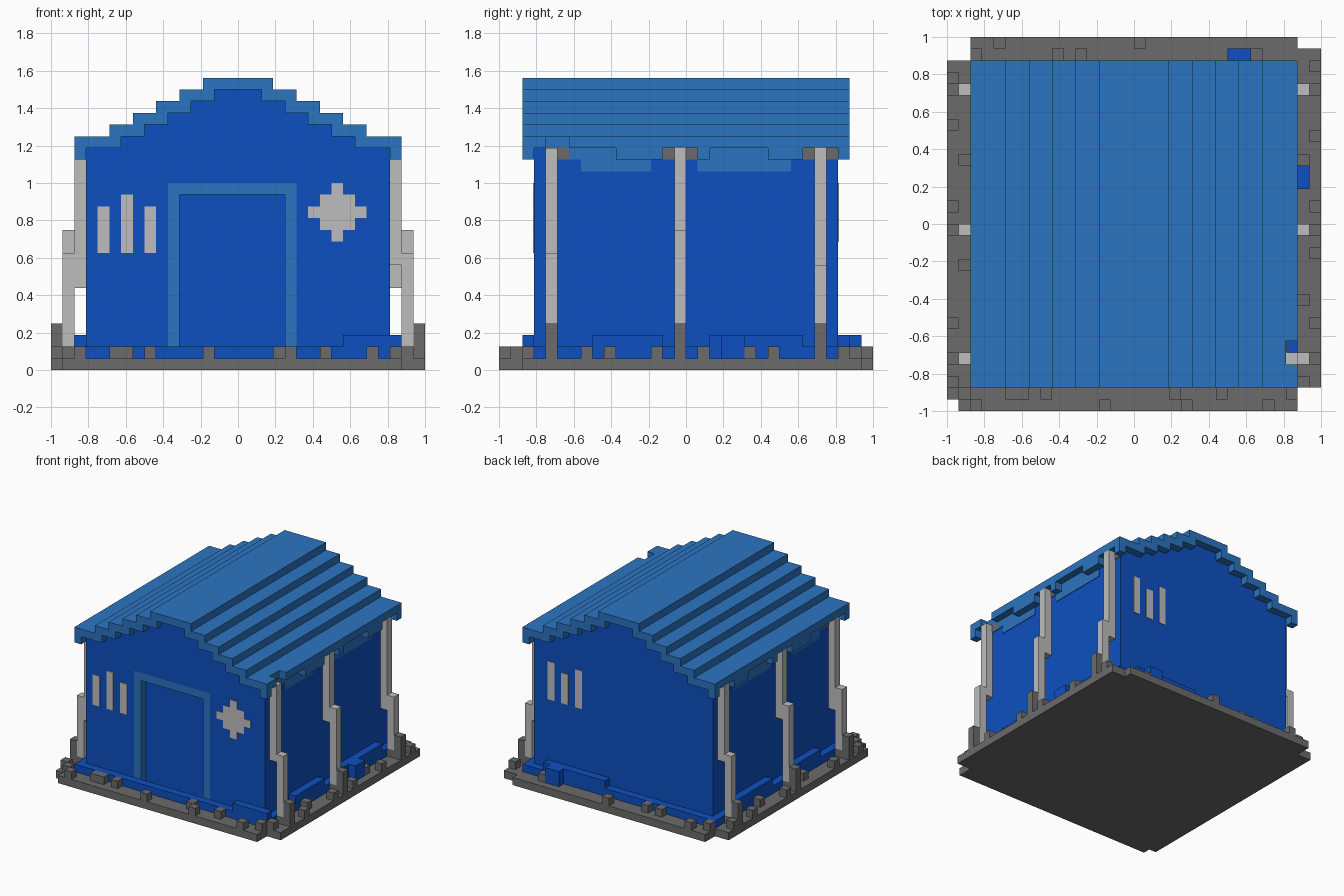
import bpy, bmesh

cube = bpy.data.objects.get("Cube")
if cube:
    bpy.data.objects.remove(cube, do_unlink=True)

U = 1 / 16   # one block
T = 0.08     # thickness of painted plates, in blocks


def material(name, rgb):
    m = bpy.data.materials.new(name)
    m.use_nodes = True
    m.diffuse_color = (*rgb, 1)
    bsdf = next(n for n in m.node_tree.nodes if n.type == 'BSDF_PRINCIPLED')
    bsdf.inputs["Base Color"].default_value = (*rgb, 1)
    bsdf.inputs["Roughness"].default_value = 0.8
    return m


BLUE = material("wall blue", (0.004, 0.081, 0.53))
SKY = material("roof blue", (0.024, 0.177, 0.53))
PALE = material("pale grey", (0.515, 0.515, 0.515))
STONE = material("stone grey", (0.147, 0.147, 0.147))


def finish(name, bm, mat):
    bmesh.ops.recalc_face_normals(bm, faces=bm.faces)
    bmesh.ops.scale(bm, vec=(U, U, U), verts=bm.verts)
    mesh = bpy.data.meshes.new(name)
    bm.to_mesh(mesh)
    bm.free()
    mesh.materials.append(mat)
    ob = bpy.data.objects.new(name, mesh)
    bpy.context.collection.objects.link(ob)
    return ob


def boxes(name, items, mat):
    """Boxes given as (x0, x1, y0, y1, z0, z1) in blocks."""
    bm = bmesh.new()
    for x0, x1, y0, y1, z0, z1 in items:
        for v in bmesh.ops.create_cube(bm, size=1)["verts"]:
            v.co = (x1 if v.co.x > 0 else x0, y1 if v.co.y > 0 else y0,
                    z1 if v.co.z > 0 else z0)
    return finish(name, bm, mat)


def prism(name, outline, axis, a, b, mat):
    """Extrude an outline along y (outline in x, z) or z (outline in x, y)."""
    bm = bmesh.new()
    put = (lambda p: (p[0], a, p[1])) if axis == 'y' else (lambda p: (p[0], p[1], a))
    face = bm.faces.new([bm.verts.new(put(p)) for p in outline])
    ext = bmesh.ops.extrude_face_region(bm, geom=[face])["geom"]
    d = (0, b - a, 0) if axis == 'y' else (0, 0, b - a)
    bmesh.ops.translate(bm, vec=d, verts=[g for g in ext if isinstance(g, bmesh.types.BMVert)])
    return finish(name, bm, mat)


def stairs(steps):
    """Stepped gable line from the left foot to the right foot."""
    right = []
    for i, (w, z) in enumerate(steps):
        right.append((w, z))
        if i + 1 < len(steps):
            right.append((w, steps[i + 1][1]))
    return [(-x, z) for x, z in reversed(right)] + right


def mirrored(items):
    return items + [(-x1, -x0, *rest) for x0, x1, *rest in items]


# Stone floor slab with notched corners
prism("floor_slab", [(-15, -16), (14, -16), (14, -14), (16, -14), (16, 15), (14, 15),
                     (14, 16), (-14, 16), (-14, 14), (-16, 14), (-16, -15), (-15, -15)],
      'z', 0, 1, STONE)

# Loose stones on the slab rim
front = [(-14, -16), (-11, -15), (-10, -15), (-8, -15), (-3, -16), (3, -15), (4, -16),
         (7, -15), (11, -16), (13, -15)]
back = [(-12, 15), (-7, 14), (-5, 14), (0, 15), (10, 14), (-14, 14)]
right = [(15, -9), (14, -7), (15, -3), (14, 5), (15, 7), (15, 13), (14, -14), (15, 1)]
left = [(-16, 8), (-16, 1), (-15, 5), (-15, -4), (-16, -9), (-16, -14), (-15, -15), (-16, 12)]
boxes("rim_stones", [(x, x + 1, y, y + 1, 1, 2) for x, y in front + back + right + left], STONE)

# Walls: main volume and the front layer with the doorway opening
gable = stairs([(2, 24), (4, 23), (6, 22), (8, 21), (10, 20), (13, 19)])
prism("walls", [(-13, 1)] + gable + [(13, 1)], 'y', -12, 13, BLUE)
prism("front_wall", [(-13, 1)] + gable + [(13, 1), (5, 1), (5, 16), (-6, 16), (-6, 1)],
      'y', -13, -12, BLUE)
prism("door_frame", [(-6, 1), (-6, 16), (5, 16), (5, 1), (4, 1), (4, 15), (-5, 15), (-5, 1)],
      'y', -13, -12, SKY)

# Skirting around the walls, with raised stretches
skirt = [(-14, 14, -14, -13, 1, 2), (-14, 14, 13, 14, 1, 2), (9, 14, -14, -13, 1, 3),
         (2, 11, 13, 14, 1, 3), (8, 10, 14, 15, 1, 3), (14, 15, 3, 5, 1, 3)]
skirt += mirrored([(13, 14, -13, 13, 1, 2), (13, 14, -8, -2, 1, 3), (13, 14, 2, 10, 1, 3)])
boxes("skirting", skirt, BLUE)

# Stepped roof shell
outer = stairs([(3, 25), (5, 24), (7, 23), (9, 22), (11, 21), (13, 20)])
prism("roof", outer + gable[::-1], 'y', -14, 14, SKY)

# Eaves: a rail with ragged drops, and a gap at the front of one side
rail = [(13, 14, -14, -12, 19, 20), (13, 14, -10, 14, 19, 20), (-14, -13, -14, 14, 19, 20)]
drops = mirrored([(13, 14, a, b, 18, 19) for a, b in
                  [(-14, -13), (-6, -2), (1, 2), (7, 10), (13, 14)]])
boxes("eaves", rail + drops, SKY)

# Painted patches under the eaves
patch = [(-10, -2, 18, 19), (1, 10, 18, 19), (-7, -3, 17, 18), (1, 9, 17, 18)]
patch[2] = (-9 + 0, -3, 17, 18)
boxes("eave_patches", mirrored([(13, 13 + T, a, b, c, d) for a, b, c, d in patch]), SKY)
boxes("post_brackets", mirrored([(13, 13 + T, a, a + 1, 18, 19)
                                 for a in (-11, -2, 0, 10, 12)]), STONE)

# Stepped buttress posts with stone feet: side, y, joint low, joint high
posts = [(1, -12, 9, 10), (1, -1, 10, 12), (1, 11, 7, 9),
         (-1, 11, 9, 10), (-1, -1, 10, 12), (-1, -12, 7, 10)]
shafts, feet = [], []
for s, y, low, high in posts:
    for x, z0, z1, group in ((13, low, 19, shafts), (14, 2, high, shafts),
                             (14, 1, 2, feet), (15, 1, 4, feet)):
        xa, xb = sorted((s * x, s * (x + 1)))
        group.append((xa, xb, y, y + 1, z0, z1))
boxes("buttress_posts", shafts, PALE)
boxes("post_feet", feet, STONE)

# Slit windows front and back, and the star window
boxes("front_slit_windows", [(x, x + 1, -13 - T, -13, 10, z)
                             for x, z in ((-12, 14), (-10, 15), (-8, 14))], PALE)
boxes("back_slit_windows", [(x, x + 1, 13, 13 + T, 11, z)
                            for x, z in ((10, 16), (8, 15), (6, 16))], PALE)
star = [(6, 13), (6, 14), (7, 14), (7, 15), (8, 15), (8, 16), (9, 16), (9, 15), (10, 15),
        (10, 14), (11, 14), (11, 13), (10, 13), (10, 12), (9, 12), (9, 11), (8, 11), (8, 12),
        (7, 12), (7, 13)]
prism("star_window", star, 'y', -13 - T, -13, PALE)
